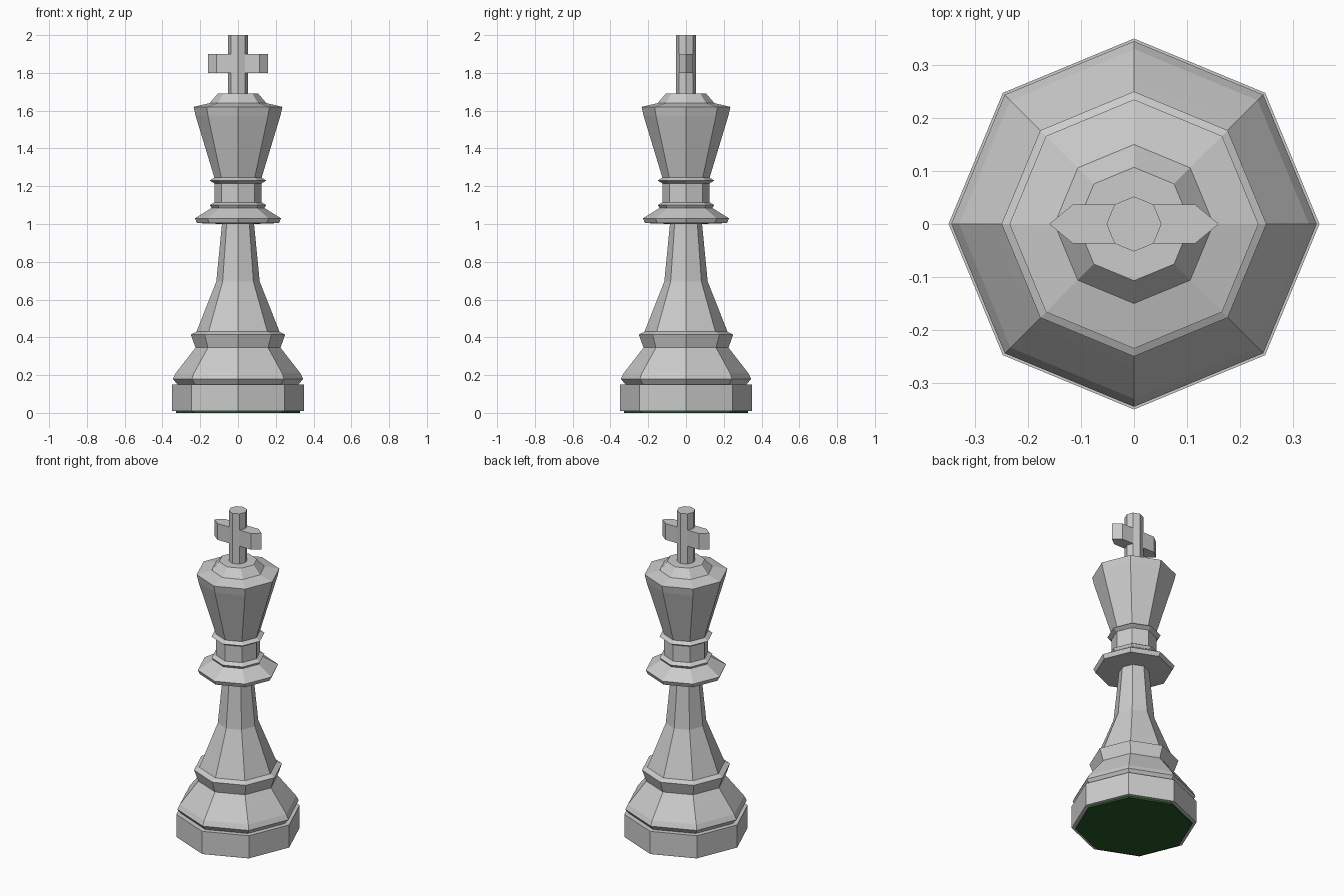
import bpy, bmesh
from math import cos, sin, pi

if "Cube" in bpy.data.objects:
    bpy.data.objects.remove(bpy.data.objects["Cube"])

SIDES = 8


def make_object(name, bm):
    bmesh.ops.recalc_face_normals(bm, faces=bm.faces)
    mesh = bpy.data.meshes.new(name)
    bm.to_mesh(mesh)
    bm.free()
    obj = bpy.data.objects.new(name, mesh)
    bpy.context.collection.objects.link(obj)
    return obj


def lathe(name, profile):
    """Closed octagonal turning from (radius, height) points, bottom to top."""
    bm = bmesh.new()
    rings = [[bm.verts.new((r * cos(2 * pi * i / SIDES), r * sin(2 * pi * i / SIDES), z))
              for i in range(SIDES)] for r, z in profile]
    for low, high in zip(rings, rings[1:]):
        for i in range(SIDES):
            j = (i + 1) % SIDES
            bm.faces.new((low[i], low[j], high[j], high[i]))
    bm.faces.new(rings[0][::-1])
    bm.faces.new(rings[-1])
    return make_object(name, bm)


# Felt pad under the foot
felt = lathe("felt_pad", [(0.328, 0.0), (0.328, 0.01)])
green = bpy.data.materials.new("green_felt")
green.diffuse_color = (0.02, 0.1, 0.02, 1)
green.use_nodes = True
green.node_tree.nodes["Principled BSDF"].inputs["Base Color"].default_value = green.diffuse_color
felt.data.materials.append(green)

# Turned body: foot and stepped base, stem, collar, neck rings, flared head
lathe("turned_body", [
    (0.35, 0.01), (0.35, 0.15), (0.32, 0.15),
    (0.345, 0.18), (0.33, 0.21), (0.272, 0.285), (0.225, 0.345),
    (0.25, 0.415), (0.22, 0.43),
    (0.115, 0.695), (0.085, 1.0),
    (0.217, 1.005), (0.228, 1.03), (0.14, 1.085),
    (0.15, 1.10), (0.125, 1.115), (0.125, 1.215), (0.15, 1.23), (0.125, 1.245),
    (0.225, 1.575), (0.235, 1.62), (0.15, 1.64), (0.107, 1.69),
])

# Upright of the finial cross
lathe("cross_upright", [(0.052, 1.69), (0.052, 2.0)])

# Crossbar with pointed ends
bm = bmesh.new()
outline = [(-0.16, 0), (-0.115, -0.037), (0.115, -0.037),
           (0.16, 0), (0.115, 0.037), (-0.115, 0.037)]
face = bm.faces.new([bm.verts.new((x, y, 1.8)) for x, y in outline])
top = bmesh.ops.extrude_face_region(bm, geom=[face], use_keep_orig=True)
bmesh.ops.translate(bm, vec=(0, 0, 0.1),
                    verts=[g for g in top["geom"] if isinstance(g, bmesh.types.BMVert)])
make_object("crossbar", bm)
